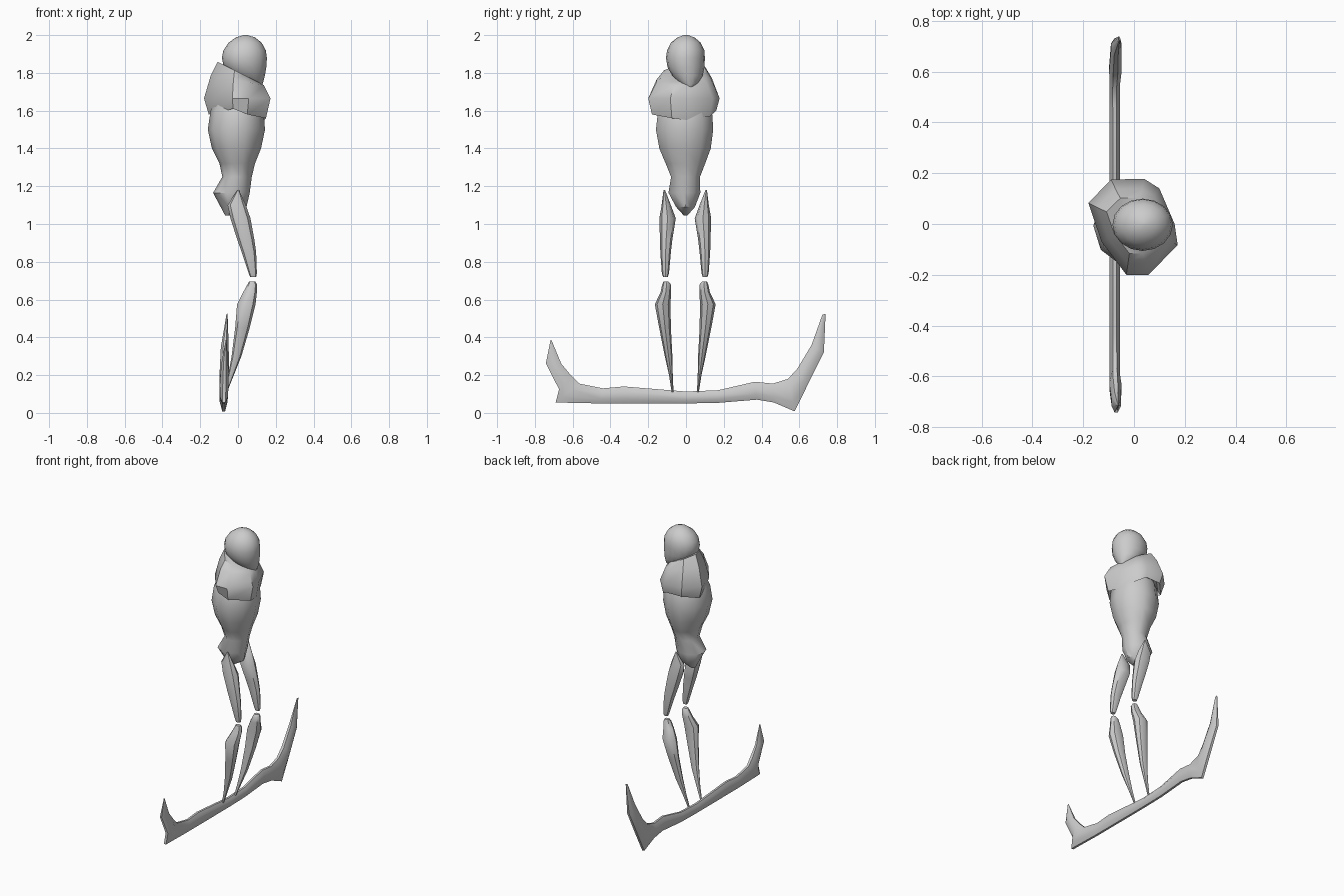
import bpy, bmesh
from math import cos, sin, pi


def skin(name, rings, angle=40):
    """Skin closed rings of points into a capped, smooth-shaded mesh."""
    bm = bmesh.new()
    loops = [[bm.verts.new(p) for p in r] for r in rings]
    n = len(loops[0])
    for a, b in zip(loops, loops[1:]):
        for i in range(n):
            j = (i + 1) % n
            bm.faces.new((a[i], a[j], b[j], b[i]))
    bm.faces.new(loops[0])
    bm.faces.new(loops[-1])
    bmesh.ops.remove_doubles(bm, verts=bm.verts, dist=0.0004)
    bmesh.ops.recalc_face_normals(bm, faces=bm.faces)
    me = bpy.data.meshes.new(name)
    bm.to_mesh(me)
    bm.free()
    ob = bpy.data.objects.new(name, me)
    bpy.context.collection.objects.link(ob)
    bpy.context.view_layer.objects.active = ob
    ob.select_set(True)
    bpy.ops.object.shade_smooth_by_angle(angle=angle * pi / 180)
    ob.select_set(False)
    return ob


def ovals(spans, n, side=1, shift=0.0):
    """Horizontal oval rings from (z, x min, x max, y min, y max)."""
    out = []
    for z, x0, x1, y0, y1 in spans:
        cx, cy, rx, ry = (x0 + x1) / 2, (y0 + y1) / 2, (x1 - x0) / 2, (y1 - y0) / 2
        out.append([(cx + rx * cos(2 * pi * i / n),
                     side * (cy + ry * sin(2 * pi * i / n)) + shift, z) for i in range(n)])
    return out


# Head, tapering to a chin at the +x side
skin("head", ovals([
    (2.0, 0.03, 0.05, -0.01, 0.01), (1.988, -0.01, 0.09, -0.045, 0.045),
    (1.96, -0.05, 0.125, -0.08, 0.078), (1.92, -0.077, 0.147, -0.1, 0.097),
    (1.88, -0.085, 0.153, -0.106, 0.1), (1.83, -0.075, 0.15, -0.098, 0.098),
    (1.785, -0.03, 0.142, -0.072, 0.088), (1.745, 0.03, 0.132, -0.032, 0.065),
    (1.717, 0.09, 0.12, 0.008, 0.03)], 16), 50)

# Torso
skin("torso", ovals([
    (1.72, -0.09, 0.08, -0.1, 0.09), (1.6, -0.145, 0.135, -0.155, 0.145),
    (1.5, -0.16, 0.143, -0.167, 0.152), (1.4, -0.138, 0.122, -0.148, 0.138),
    (1.32, -0.098, 0.09, -0.113, 0.107), (1.25, -0.083, 0.073, -0.083, 0.078),
    (1.165, -0.132, 0.062, -0.097, 0.08), (1.09, -0.092, 0.045, -0.055, 0.05),
    (1.045, -0.068, -0.03, -0.012, 0.008)], 10))

# Shoulder cape: skewed outline, uneven hem, neckline lower at the front
outline = [(-.18, .083, 1.58), (-.09, .175, 1.6), (.04, .178, 1.6),
           (.10, .14, 1.57), (.16, 0, 1.55), (.172, -.083, 1.56),
           (.057, -.2, 1.58), (-.03, -.2, 1.61), (-.128, -.07, 1.59)]
skin("shoulder_cape", [
    [(x * .6, y * .58, 1.805 - .3 * x) for x, y, z in outline],
    [(x * .8, y * .78, 1.76 - .15 * x) for x, y, z in outline],
    [(x, y, 1.665) for x, y, z in outline],
    [(x * .86, y * .9, z) for x, y, z in outline],
    [(x * .78, y * .76, z + .03) for x, y, z in outline]])

# Legs, mirrored
thigh = [(1.18, -0.003, 0.005, 0.107, 0.115), (1.1, -0.055, 0.042, 0.076, 0.125),
         (1.03, -0.04, 0.066, 0.05, 0.137), (0.92, -0.005, 0.086, 0.068, 0.134),
         (0.85, 0.02, 0.096, 0.076, 0.132), (0.74, 0.056, 0.1, 0.086, 0.124),
         (0.72, 0.064, 0.096, 0.092, 0.118)]
shin = [(0.695, 0.058, 0.092, 0.088, 0.115), (0.68, 0.05, 0.1, 0.076, 0.122),
        (0.64, 0.028, 0.1, 0.075, 0.13), (0.575, -0.005, 0.093, 0.078, 0.161),
        (0.45, -0.015, 0.062, 0.076, 0.138), (0.3, -0.034, 0.018, 0.068, 0.108),
        (0.2, -0.052, -0.022, 0.066, 0.086), (0.11, -0.072, -0.058, 0.062, 0.072)]
for side, label in ((1, "left"), (-1, "right")):
    skin("thigh_" + label, ovals(thigh, 8, side, -0.004))
    skin("shin_" + label, ovals(shin, 8, side, -0.004))

# Long base bar with upturned ends: top (y, z), bottom (y, z), x centre, half width
bar = [(-.713, .387, -.717, .385, -.063, .002), (-.66, .26, -.742, .262, -.07, .019),
       (-.61, .2, -.672, .125, -.073, .025), (-.565, .155, -.69, .055, -.075, .022),
       (-.44, .13, -.455, .05, -.076, .021), (-.33, .14, -.33, .05, -.076, .021),
       (0, .113, 0, .05, -.076, .021), (.17, .12, .17, .053, -.076, .021),
       (.365, .165, .375, .07, -.076, .021), (.46, .155, .465, .055, -.076, .022),
       (.54, .18, .575, .008, -.076, .022), (.59, .235, .64, .14, -.073, .026),
       (.665, .36, .73, .32, -.07, .022), (.722, .52, .739, .525, -.058, .003)]
section = [(0, -.35), (0, .35), (.3, .95), (.7, .95), (1, .35), (1, -.35), (.7, -.95), (.3, -.95)]
skin("base_bar", [[(cx + w * s, y0 + (y1 - y0) * t, z0 + (z1 - z0) * t) for t, s in section]
                  for y0, z0, y1, z1, cx, w in bar], 50)
